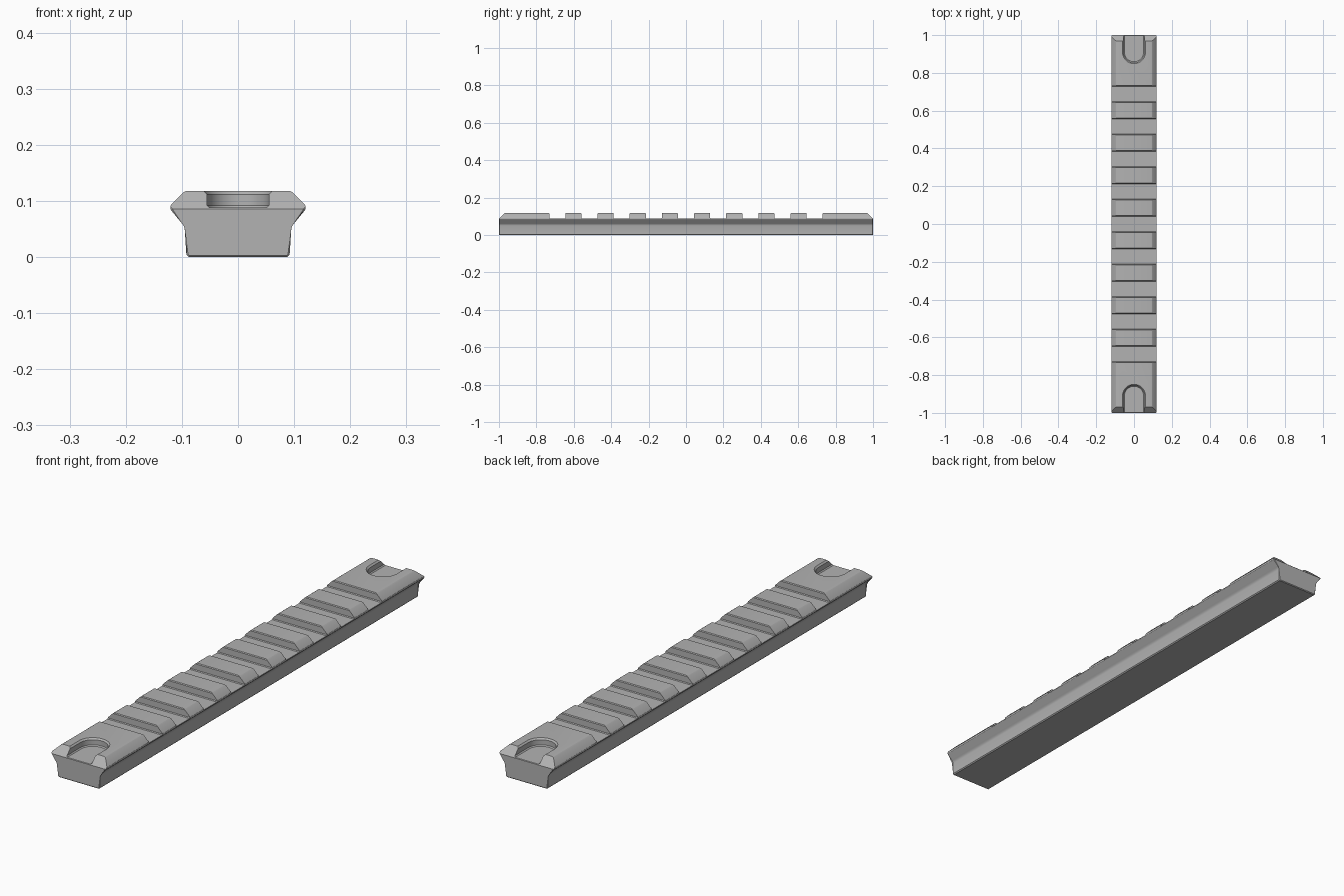
import bpy, bmesh, math

if "Cube" in bpy.data.objects:
    bpy.data.objects.remove(bpy.data.objects["Cube"])

steel = bpy.data.materials.new("mid grey")
steel.diffuse_color = (0.45, 0.45, 0.45, 1)
steel.use_nodes = True
steel.node_tree.nodes["Principled BSDF"].inputs["Base Color"].default_value = steel.diffuse_color


def loft(bm, rings):
    """Bridge closed rings of points and cap both ends."""
    vs = [[bm.verts.new(p) for p in r] for r in rings]
    n = len(vs[0])
    for a, b in zip(vs, vs[1:]):
        for i in range(n):
            j = (i + 1) % n
            bm.faces.new((a[i], a[j], b[j], b[i]))
    return bm.faces.new(vs[0][::-1]), bm.faces.new(vs[-1])


def finish(bm, name):
    bmesh.ops.recalc_face_normals(bm, faces=bm.faces[:])
    me = bpy.data.meshes.new(name)
    bm.to_mesh(me)
    bm.free()
    me.materials.append(steel)
    ob = bpy.data.objects.new(name, me)
    bpy.context.collection.objects.link(ob)
    return ob


# Rail body: dovetail section along y, with slightly broken end edges
half = [(0.088, 0), (0.092, 0.004), (0.092, 0.050), (0.0935, 0.056),
        (0.097, 0.061), (0.118, 0.082), (0.120, 0.085), (0.120, 0.092),
        (0.118, 0.095), (0.099, 0.114), (0.095, 0.117), (0.090, 0.118)]
section = half + [(-x, z) for x, z in reversed(half)]
bm = bmesh.new()
caps = loft(bm, [[(x, y, z) for x, z in section] for y in (-1, 1)])
edges = [e for f in caps for e in f.edges]
bmesh.ops.bevel(bm, geom=edges, offset=0.003, segments=1, affect='EDGES')
rail = finish(bm, "rail")

# Cross slots with softened floor corners and chamfered top edges
bm = bmesh.new()
slot_half = [(0.040, 0.088), (0.043, 0.091), (0.043, 0.115), (0.053, 0.125)]
slot = slot_half + [(-y, z) for y, z in reversed(slot_half)]
for i in range(-4, 5):
    loft(bm, [[(x, y + i * 0.172, z) for y, z in slot] for x in (-0.2, 0.2)])
slots = finish(bm, "slot_cutter")

# Sloped top edge at both ends
bm = bmesh.new()
for s in (-1, 1):
    wedge = [(0.938, 0.148), (1.03, 0.056), (1.03, 0.148)]
    loft(bm, [[(x, s * y, z) for y, z in wedge] for x in (-0.2, 0.2)])
wedges = finish(bm, "end_slope_cutter")


# U-shaped pockets open to each end
def u_ring(w, z, s):
    arc = [math.pi * k / 20 for k in range(21)]
    pts = [(w * math.cos(a), 0.91 - w * math.sin(a)) for a in arc]
    pts += [(-w, 1.05), (w, 1.05)]
    return [(x, s * y, z) for x, y in pts]


bm = bmesh.new()
levels = [(0.051, 0.088), (0.055, 0.092), (0.055, 0.112), (0.067, 0.124)]
for s in (-1, 1):
    loft(bm, [u_ring(w, z, s) for w, z in levels])
pockets = finish(bm, "pocket_cutter")

# Cut the rail and remove the helpers
bpy.context.view_layer.objects.active = rail
rail.select_set(True)
for cutter in (wedges, slots, pockets):
    cutter.hide_render = True
    mod = rail.modifiers.new("cut", 'BOOLEAN')
    mod.operation = 'DIFFERENCE'
    mod.solver = 'EXACT'
    mod.object = cutter
    bpy.ops.object.modifier_apply(modifier=mod.name)
    bpy.data.objects.remove(cutter)

bpy.ops.object.shade_smooth_by_angle(angle=math.radians(25))
